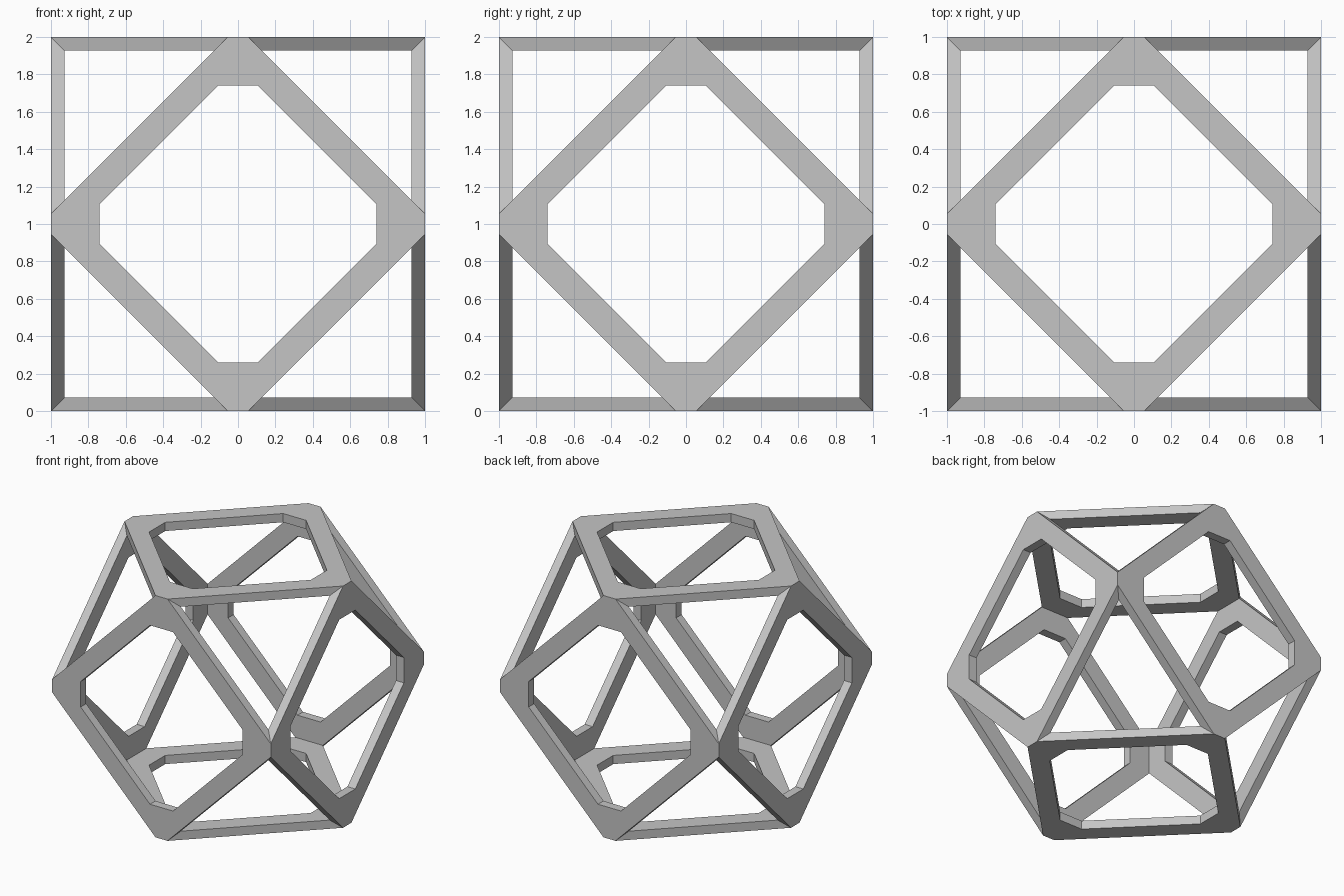
import bpy, bmesh, math
from mathutils import Matrix, Vector

if "Cube" in bpy.data.objects:
    bpy.data.objects.remove(bpy.data.objects["Cube"])

THICK = 0.072         # plate thickness
TIP = 0.055           # half width of each clipped outer corner
HOLE = 0.74           # distance from centre to the hole's clipped corners
HOLE_TIP = 0.105      # half width of each clipped hole corner

grey = bpy.data.materials.new("light grey")
grey.diffuse_color = (0.56, 0.56, 0.56, 1)
grey.use_nodes = True
grey.node_tree.nodes["Principled BSDF"].inputs["Base Color"].default_value = grey.diffuse_color


def octagon(bm, reach, half, z):
    """Diamond with clipped corners, as a ring of eight vertices."""
    ring = []
    for k in range(4):
        turn = Matrix.Rotation(k * math.pi / 2, 3, 'Z')
        for y in (-half, half):
            ring.append(bm.verts.new(turn @ Vector((reach, y, z))))
    return ring


def add_plate(bm, rotation):
    """One pierced plate; its corners are mitred to join the neighbours."""
    before = set(bm.verts)
    outer_top = octagon(bm, 1, TIP, 1)
    outer_low = octagon(bm, 1 - THICK, TIP + THICK, 1 - THICK)
    inner_top = octagon(bm, HOLE, HOLE_TIP, 1)
    inner_low = octagon(bm, HOLE, HOLE_TIP, 1 - THICK)
    for i in range(8):
        j = (i + 1) % 8
        bm.faces.new((outer_top[i], outer_top[j], inner_top[j], inner_top[i]))
        bm.faces.new((inner_top[i], inner_top[j], inner_low[j], inner_low[i]))
        bm.faces.new((inner_low[i], inner_low[j], outer_low[j], outer_low[i]))
        if i % 2:  # long side walls only; the mitred corners stay open
            bm.faces.new((outer_low[i], outer_low[j], outer_top[j], outer_top[i]))
    new = [v for v in bm.verts if v not in before]
    bmesh.ops.transform(bm, matrix=rotation, verts=new)


# Six plates, one for each side of a cube, welded into one frame
bm = bmesh.new()
for k in range(4):
    add_plate(bm, Matrix.Rotation(k * math.pi / 2, 4, 'X'))
for s in (-1, 1):
    add_plate(bm, Matrix.Rotation(s * math.pi / 2, 4, 'Y'))
bmesh.ops.remove_doubles(bm, verts=bm.verts, dist=0.001)
bmesh.ops.dissolve_limit(bm, angle_limit=0.001, verts=bm.verts, edges=bm.edges)
bmesh.ops.recalc_face_normals(bm, faces=bm.faces)
bmesh.ops.translate(bm, vec=(0, 0, 1), verts=bm.verts)

mesh = bpy.data.meshes.new("open_frame")
bm.to_mesh(mesh)
bm.free()
mesh.materials.append(grey)
frame = bpy.data.objects.new("open_frame", mesh)
bpy.context.collection.objects.link(frame)
